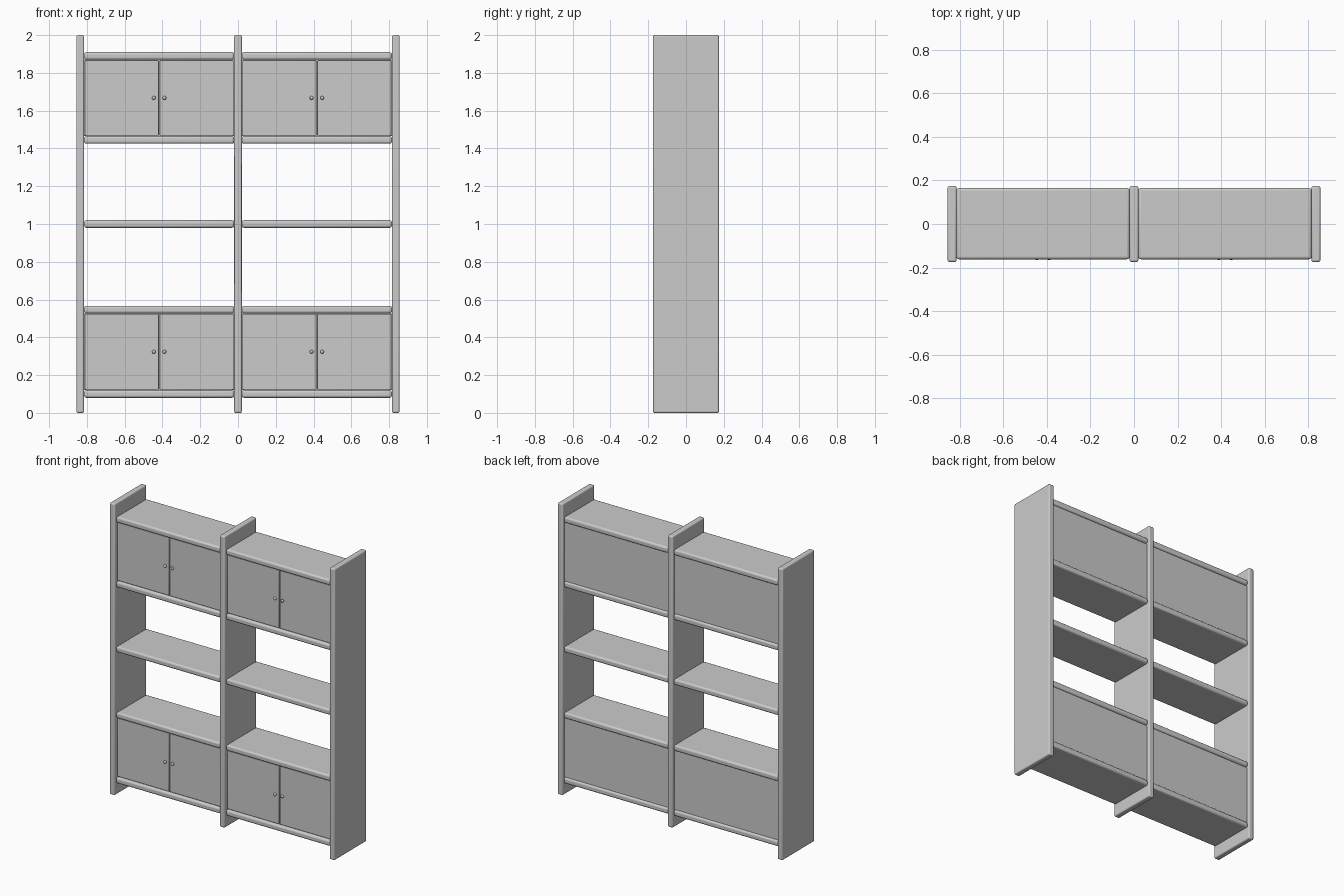
import bpy

cube = bpy.data.objects.get("Cube")
if cube:
    bpy.data.objects.remove(cube, do_unlink=True)

grey = bpy.data.materials.new("light grey")
grey.use_nodes = True
colour = (0.6, 0.6, 0.6, 1)
grey.diffuse_color = colour
grey.node_tree.nodes["Principled BSDF"].inputs["Base Color"].default_value = colour


def finish(obj, name):
    obj.name = name
    obj.data.materials.append(grey)
    bpy.ops.object.shade_smooth_by_angle()


def board(name, x, y, z, bevel=0.0, segments=3):
    """Box spanning the three (low, high) ranges, with rounded edges."""
    spans = (x, y, z)
    bpy.ops.mesh.primitive_cube_add(size=1, location=[(a + b) / 2 for a, b in spans])
    obj = bpy.context.object
    obj.scale = [b - a for a, b in spans]
    bpy.ops.object.transform_apply(location=False, rotation=False, scale=True)
    if bevel:
        mod = obj.modifiers.new("rounded edges", "BEVEL")
        mod.width = bevel
        mod.segments = segments
    finish(obj, name)


def knob(name, x, z):
    bpy.ops.mesh.primitive_uv_sphere_add(segments=16, ring_count=8, radius=0.01,
                                         location=(x, DOOR_FRONT - 0.008, z))
    finish(bpy.context.object, name + "_ball")
    bpy.ops.mesh.primitive_cylinder_add(vertices=12, radius=0.005, depth=0.012,
                                        location=(x, DOOR_FRONT, z),
                                        rotation=(1.5708, 0, 0))
    finish(bpy.context.object, name + "_stem")


DOOR_FRONT = -0.148
HALF = 0.02
POST = 0.835
SHELVES = {"bottom": 0.1, "lower": 0.547, "middle": 1.0, "upper": 1.445, "top": 1.89}
CABINETS = {"lower": ("bottom", "lower"), "upper": ("upper", "top")}

# Upright panels
for name, x in (("right", -POST), ("middle", 0), ("left", POST)):
    board(name + "_upright", (x - HALF, x + HALF), (-0.174, 0.174), (0, 2), 0.008)

# Two bays of shelves and cabinets
for side, sign in (("right", -1), ("left", 1)):
    mid = sign * POST / 2
    x0, x1 = mid - POST / 2 + HALF, mid + POST / 2 - HALF
    for name, z in SHELVES.items():
        board(f"{side}_{name}_shelf", (x0, x1), (-0.162, 0.165), (z - HALF, z + HALF), 0.012)

    for level, (low, high) in CABINETS.items():
        z0, z1 = SHELVES[low] + HALF, SHELVES[high] - HALF
        board(f"{side}_{level}_back_panel", (x0, x1), (0.14, 0.152), (z0, z1))
        # Pair of doors with knobs beside the centre gap
        for label, a, b, k in (("right", x0 + 0.003, mid - 0.002, -0.028),
                               ("left", mid + 0.002, x1 - 0.003, 0.028)):
            name = f"{side}_{level}_{label}_door"
            board(name, (a, b), (DOOR_FRONT, DOOR_FRONT + 0.018),
                  (z0 + 0.003, z1 - 0.003), 0.003, 2)
            knob(name + "_knob", mid + k, (z0 + z1) / 2)
